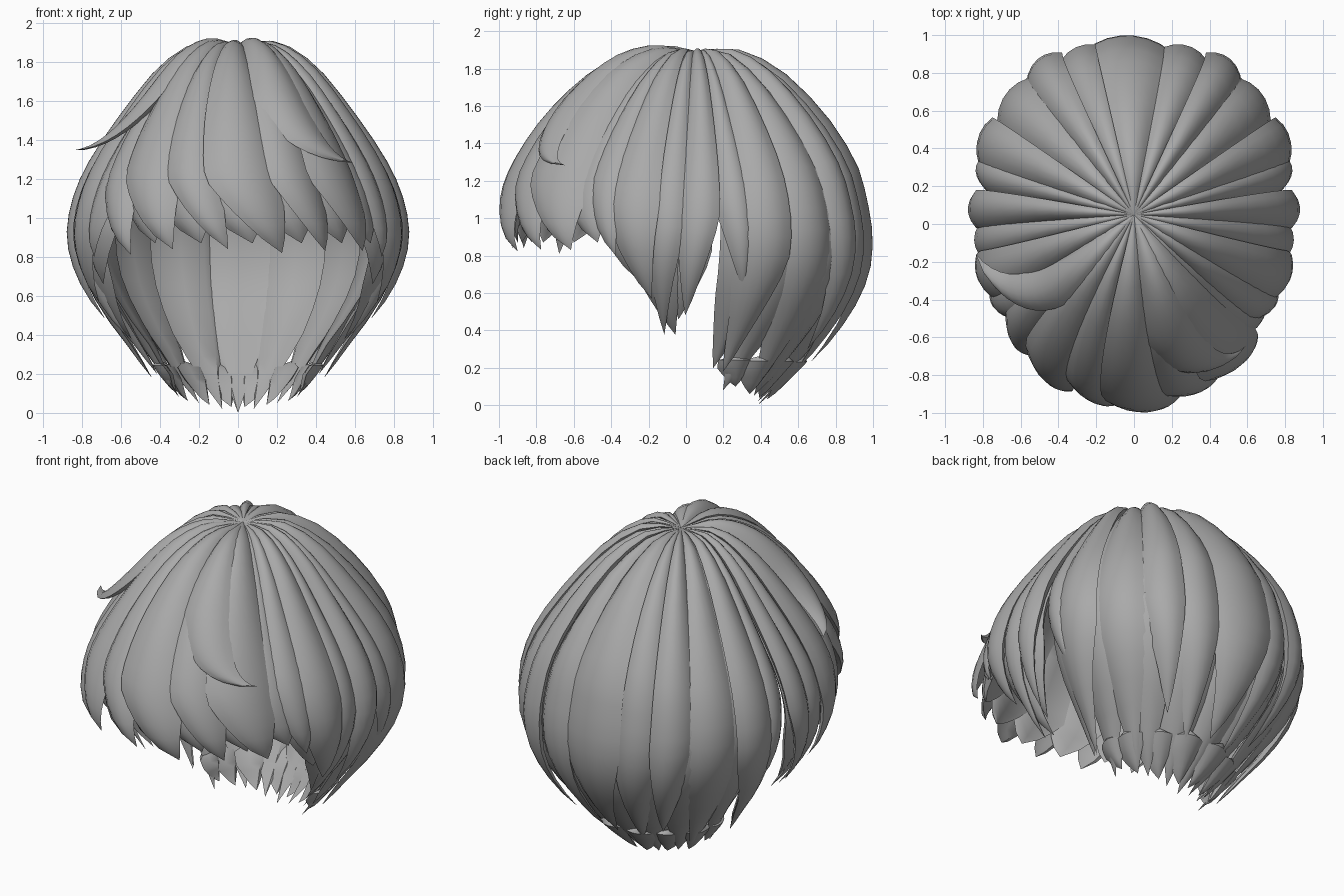
import bpy, bmesh, math
from mathutils import Vector

if "Cube" in bpy.data.objects:
    bpy.data.objects.remove(bpy.data.objects["Cube"])

hair = bpy.data.materials.new("hair_grey")
hair.diffuse_color = (0.4, 0.4, 0.4, 1)
hair.use_nodes = True
hair.node_tree.nodes["Principled BSDF"].inputs["Base Color"].default_value = hair.diffuse_color

# Head envelope: radii from the crown axis at each height
Z     = [1.89, 1.90, 1.78, 1.55, 1.30, 1.10, 0.90, 0.70, 0.50, 0.30, 0.15, 0.00]
SIDE  = [0.00, 0.20, 0.39, 0.58, 0.75, 0.84, 0.87, 0.82, 0.70, 0.54, 0.43, 0.30]
BACK  = [0.00, 0.22, 0.46, 0.69, 0.85, 0.91, 0.94, 0.92, 0.83, 0.68, 0.54, 0.38]
FRONT = [0.00, 0.27, 0.54, 0.79, 0.96, 1.03, 1.02, 0.90, 0.75, 0.60, 0.50, 0.40]
CROWN_Y = 0.05
CENTRE = Vector((0, CROWN_Y, 0.95))


def sample(table, s):
    """Catmull-Rom interpolation of a table at a fractional index."""
    i = min(int(s), len(table) - 2)
    f = s - i
    p1, p2 = table[i], table[i + 1]
    p0 = table[i - 1] if i > 0 else 2 * p1 - p2
    p3 = table[i + 2] if i + 2 < len(table) else 2 * p2 - p1
    return p1 + 0.5 * f * (p2 - p0 + f * (2 * p0 - 5 * p1 + 4 * p2 - p3
                                          + f * (3 * (p1 - p2) + p3 - p0)))


def index_at(z):
    """Fractional table index where the envelope reaches height z."""
    for i in range(1, len(Z) - 1):
        if Z[i + 1] <= z:
            return i + (Z[i] - z) / (Z[i] - Z[i + 1])
    return len(Z) - 1


def surface(az, s, lift):
    """Point on the envelope at an azimuth, pushed outward by lift."""
    a = math.radians(az)
    c, d = math.cos(a), math.sin(a)
    e = 2.35 if d > 0 else 2.0
    rs = max(sample(SIDE, s), 1e-4)
    rl = max(sample(BACK if d > 0 else FRONT, s), 1e-4)
    r = (abs(c / rs) ** e + abs(d / rl) ** e) ** (-1 / e)
    p = Vector((r * c, CROWN_Y + r * d, sample(Z, s)))
    out = p - CENTRE
    out.z = max(out.z, 0)
    return p + out.normalized() * lift * min(1, r / 0.4)


def lock(name, az, half, drift, z_end, lift=0.0, flare=0.0, tilt=0.022,
         bow=0.05, taper=0.3, curl=1.0, rings=18, z_start=None):
    """One tapered lock: rounded outside, flat inside, pointed tip."""
    s_end = index_at(z_end)
    s_start = index_at(z_start) if z_start else 0
    section = [(u / 3, None) for u in range(-3, 4)] + [(0.7, 1), (0, 1), (-0.7, 1)]
    bm = bmesh.new()
    root = bm.verts.new(surface(az, s_start, lift - 0.035 if z_start else 0))
    previous = None
    for k in range(1, rings):
        t = k / rings
        s = s_start + (s_end - s_start) * (1 - (1 - t) ** curl)
        shrink = min(1, (1 - t) / taper)
        width = half * shrink ** 0.75
        size = min(1, shrink + 0.1)
        # the tip leans toward the drift side
        lean = math.copysign(0.45 * (half - width), drift) if drift else 0
        mid = az + drift * t ** (2.5 * curl) + lean
        base = lift + flare * t ** 5
        ring = []
        for u, inner in section:
            h = base - (0.07 if inner else bow * u * u - tilt * u) * size
            ring.append(bm.verts.new(surface(mid + u * width, s, h)))
        n = len(ring)
        for i in range(n):
            j = (i + 1) % n
            if previous:
                bm.faces.new((previous[i], ring[i], ring[j], previous[j]))
            else:
                bm.faces.new((root, ring[i], ring[j]))
        previous = ring
    end = math.copysign(0.45 * half, drift) if drift else 0
    tip = bm.verts.new(surface(az + drift + end, s_end, lift + flare - 0.01))
    for i in range(n):
        bm.faces.new((previous[i], tip, previous[(i + 1) % n]))
    bmesh.ops.recalc_face_normals(bm, faces=bm.faces)
    mesh = bpy.data.meshes.new(name)
    bm.to_mesh(mesh)
    bm.free()
    mesh.materials.append(hair)
    mesh.shade_smooth()
    mesh.set_sharp_from_angle(angle=math.radians(40))
    bpy.context.collection.objects.link(bpy.data.objects.new(name, mesh))


def mirrored(name, rows, lift, step, taper, **options):
    """Right-hand locks and their left-hand copies."""
    for i, (az, half, drift, z_end) in enumerate(rows):
        up = lift + (step if i % 2 else -step)
        lock(f"{name}_right_{i}", az, half, drift, z_end, up, taper=taper, **options)
        if az != 90:
            lock(f"{name}_left_{i}", 180 - az, half, -drift, z_end, up,
                 tilt=-0.022, taper=taper, **options)


# Outer locks: azimuth, half width, sideways drift, tip height
mirrored("outer_lock", [(-38, 9, 4, 0.80), (-25, 11, 2, 0.57), (-11, 8, -2, 0.38),
                        (2, 8, -3, 0.48), (13, 7, 3, 0.62), (25, 10, -2, 0.18),
                        (41, 11, 2, 0.08), (57, 8, 3, 0.30), (70, 9, 3, 0.20),
                        (90, 13, 0, 0.24)], -0.005, 0.012, 0.32)

# Under layer fills the gaps and forms the nape points
mirrored("under_lock", [(-30, 11, 2, 0.66), (-17, 11, 1, 0.38), (-3, 10, -1, 0.46),
                        (20, 9, -3, 0.20), (33, 11, -2, 0.08), (50, 12, 2, 0.05),
                        (69, 12, 2, 0.02), (90, 12, 0, 0.00)], -0.045, 0.005, 0.2)

# Short tufts closing the nape between the long points
mirrored("nape_tuft", [(28, 10, 2, 0.10), (42, 10, 2, 0.06), (60, 11, 2, 0.04),
                       (78, 11, 2, 0.03)], -0.03, 0.01, 0.6,
         rings=7, z_start=0.27)

# Fringe swept to one side
for i, (az, half, drift, z_end) in enumerate([
        (-138, 9, 7, 0.81), (-123, 11, 8, 0.84), (-109, 9, 12, 0.84),
        (-92, 12, 10, 0.82), (-74, 10, 8, 0.83), (-57, 13, 5, 0.83)]):
    lock(f"fringe_lock_{i}", az, half, drift, z_end,
         0.012 if i % 2 else -0.006, tilt=-0.028, taper=0.3)
for i, az in enumerate((-142, -127, -111, -95, -79, -63, -47)):
    lock(f"fringe_under_lock_{i}", az, 10, 5, 0.87, -0.045, taper=0.16)

# Two loose locks flicking outward
lock("flyaway_left", 223, 11, -24, 1.30, 0.035, 0.09, taper=0.5, curl=1.5)
lock("flyaway_right", -74, 12, 19, 1.27, 0.035, 0.02, taper=0.5, curl=1.5)
